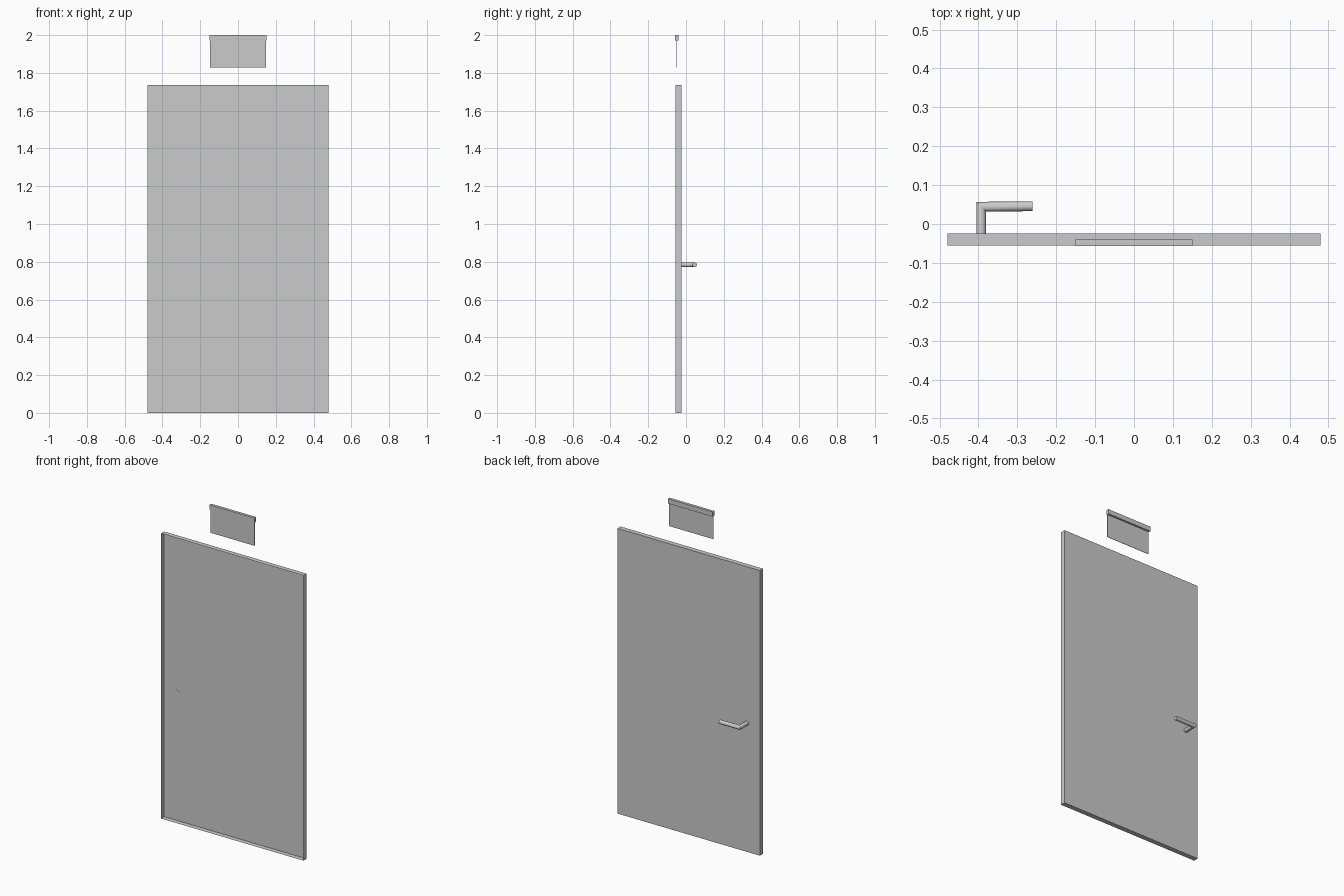
import bpy, bmesh, math
from mathutils import Vector

if "Cube" in bpy.data.objects:
    bpy.data.objects.remove(bpy.data.objects["Cube"])


def finish(name, bm, smooth=False):
    bmesh.ops.recalc_face_normals(bm, faces=bm.faces)
    mesh = bpy.data.meshes.new(name)
    bm.to_mesh(mesh)
    bm.free()
    ob = bpy.data.objects.new(name, mesh)
    bpy.context.collection.objects.link(ob)
    if smooth:
        bpy.ops.object.select_all(action='DESELECT')
        ob.select_set(True)
        bpy.context.view_layer.objects.active = ob
        bpy.ops.object.shade_smooth_by_angle(angle=math.radians(35))
    return ob


def box(name, lo, hi, open_front=False):
    bm = bmesh.new()
    bmesh.ops.create_cube(bm, size=1)
    for v in bm.verts:
        v.co = Vector([(a + b) / 2 + c * (b - a) for a, b, c in zip(lo, hi, v.co)])
    bmesh.ops.recalc_face_normals(bm, faces=bm.faces)
    if open_front:
        front = [f for f in bm.faces if f.normal.y < -0.9]
        bmesh.ops.delete(bm, geom=front, context='FACES')
    return finish(name, bm)


# Door leaf: thin shell with a back and four sides, open to the front
box("door_panel", (-0.48, -0.055, 0), (0.48, -0.025, 1.737), open_front=True)

# Sign above the door: mounting rail and hanging plate
box("sign_rail", (-0.151, -0.057, 1.971), (0.151, -0.040, 2.0))
box("sign_plate", (-0.149, -0.0535, 1.829), (0.149, -0.0515, 1.972))

# Lever handle: round bar with a mitred corner
SIDES, R = 16, 0.0125
X, Y, Z = -0.393, 0.0445, 0.784
bm = bmesh.new()
rings = []
for part in ("base", "corner", "tip"):
    ring = []
    for i in range(SIDES):
        a = 2 * math.pi * i / SIDES
        u, w = R * math.cos(a), R * math.sin(a)
        co = {"base": (X + u, -0.026, Z + w),
              "corner": (X + u, Y - u, Z + w),
              "tip": (-0.261, Y + 0.001 - u, Z + w)}[part]
        ring.append(bm.verts.new(co))
    rings.append(ring)
for r0, r1 in zip(rings, rings[1:]):
    for i in range(SIDES):
        j = (i + 1) % SIDES
        bm.faces.new((r0[i], r0[j], r1[j], r1[i]))
bm.faces.new(rings[0])
bm.faces.new(rings[-1])
finish("door_handle", bm, smooth=True)
